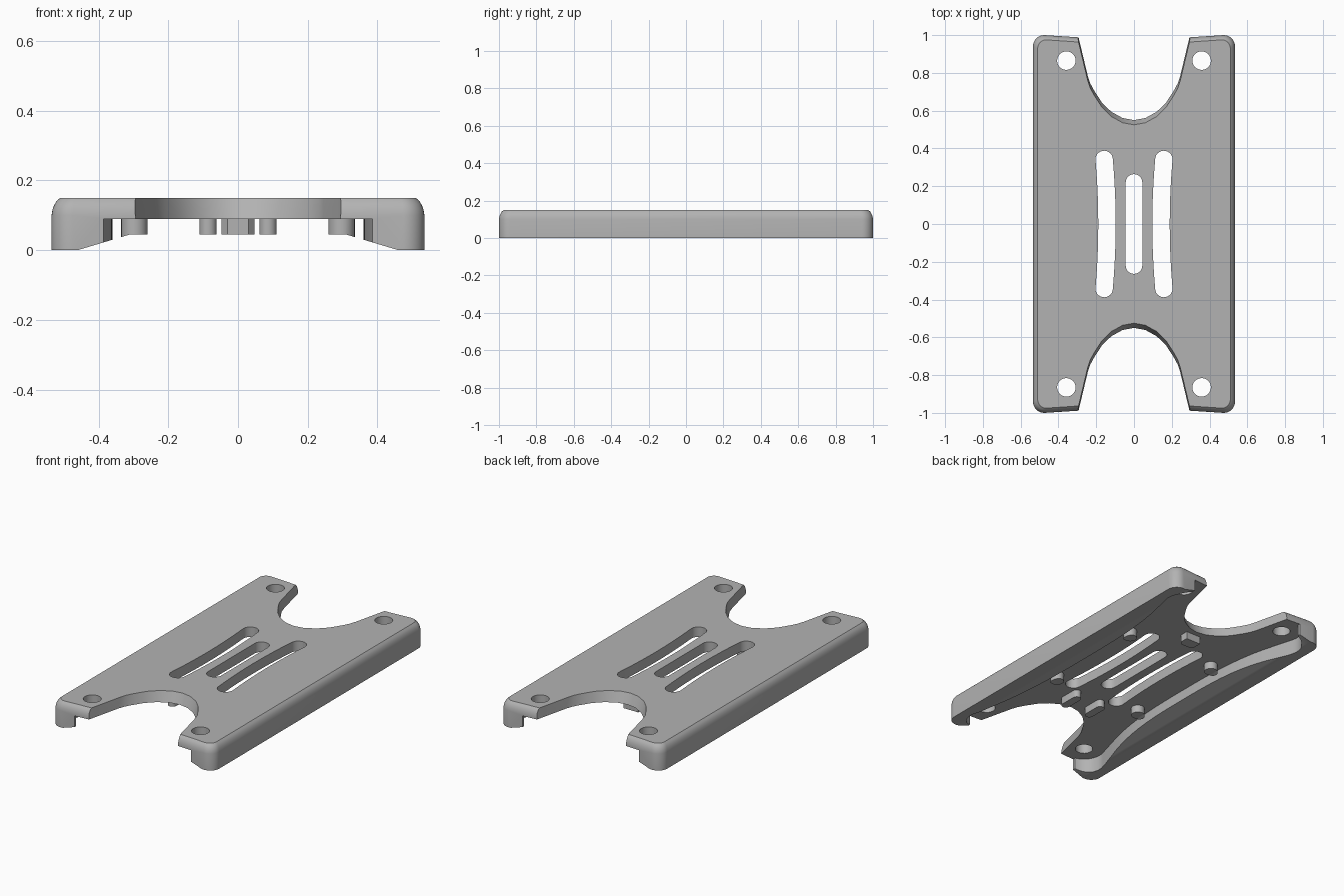
import bpy, bmesh, math

if "Cube" in bpy.data.objects:
    bpy.data.objects.remove(bpy.data.objects["Cube"])

grey = bpy.data.materials.new("mid_grey")
grey.diffuse_color = (0.45, 0.45, 0.45, 1)
grey.use_nodes = True
grey.node_tree.nodes["Principled BSDF"].inputs["Base Color"].default_value = grey.diffuse_color


def loft(name, layers):
    """Closed solid through equal-length rings of (x, y) points, each at height z."""
    bm = bmesh.new()
    rings = [[bm.verts.new((x, y, z)) for x, y in pts] for pts, z in layers]
    n = len(rings[0])
    for a, b in zip(rings, rings[1:]):
        for i in range(n):
            j = (i + 1) % n
            bm.faces.new((a[i], a[j], b[j], b[i]))
    bm.faces.new(rings[0])
    bm.faces.new(rings[-1])
    bmesh.ops.recalc_face_normals(bm, faces=bm.faces)
    me = bpy.data.meshes.new(name)
    bm.to_mesh(me)
    bm.free()
    ob = bpy.data.objects.new(name, me)
    bpy.context.collection.objects.link(ob)
    me.materials.append(grey)
    return ob


def prism(name, pts, z0, z1):
    return loft(name, [(pts, z0), (pts, z1)])


def arc(cx, cy, r, a0, a1, n):
    return [(cx + r * math.cos(math.radians(a0 + (a1 - a0) * i / n)),
             cy + r * math.sin(math.radians(a0 + (a1 - a0) * i / n))) for i in range(n + 1)]


def slot(cx, half_len, r, bow=0.0):
    """Long rounded slot along y whose middle is bowed sideways by bow."""
    pts = arc(cx, half_len, r, 0, 180, 12) + [(cx - r, half_len * (1 - k / 5)) for k in range(1, 10)]
    pts += arc(cx, -half_len, r, 180, 360, 12) + [(cx + r, half_len * (k / 5 - 1)) for k in range(1, 10)]
    return [(x + bow * max(0, 1 - (y / half_len) ** 2), y) for x, y in pts]


def apply_boolean(body, tool, op="DIFFERENCE"):
    mod = body.modifiers.new("cut", "BOOLEAN")
    mod.operation, mod.solver, mod.object = op, "EXACT", tool
    bpy.context.view_layer.objects.active = body
    bpy.ops.object.modifier_apply(modifier=mod.name)
    bpy.data.objects.remove(tool)


def outline(inset):
    """Outer shape with rounded corners and slightly raked ends."""
    w, l, r = 0.535 - inset, 1.0 - inset, 0.06 - inset * 0.6
    q = arc(w - r, l - r, r, 0, 90, 8) + [(0.29, l - 0.012), (0.1, l - 0.025)]
    q += [(-x, y) for x, y in reversed(q)]
    return q + [(-x, -y) for x, y in q]


# Shell with rounded top edge
body = loft("plate", [(outline(i), z) for i, z in
                      [(0, 0), (0, 0.10), (0.003, 0.117), (0.008, 0.130), (0.015, 0.141), (0.025, 0.15)]])

# Underside pocket: broad bulge along each rail, round relief at each hole
edge = [(0.36 + 0.105 * (abs(y) / 0.8) ** 3, y) for y in [0.08 * k for k in range(10)]]
edge += arc(0.358, 0.865, 0.115, -18, 76, 12) + [(0.385, 1.1)]
side = [(x, -y) for x, y in reversed(edge[1:])] + edge
pocket = side + [(-x, y) for x, y in reversed(side)]
apply_boolean(body, prism("pocket_cutter", pocket, -0.1, 0.09))


def wedge():
    """Cutter that slopes the underside up towards the middle."""
    pts = [(-0.493, -0.01), (-0.31, 0.045), (0.31, 0.045), (0.493, -0.01)]
    ob = prism("slope_cutter", pts, -1.2, 1.2)
    for v in ob.data.vertices:
        v.co = (v.co.x, v.co.z, v.co.y)
    ob.data.flip_normals()
    return ob


apply_boolean(body, wedge())

# End notches with leaning walls
half = [(0.327, 1.1), (0.30, 0.99), (0.245, 0.76), (0.232, 0.72), (0.21, 0.68), (0.17, 0.618),
        (0.12, 0.569), (0.06, 0.536)]
curve = half + [(0, 0.525)] + [(-x, y) for x, y in reversed(half)]
for s in (1, -1):
    low, high = ([(x, s * (y + d)) for x, y in curve] for d in (0.025, 0.0))
    apply_boolean(body, loft("notch_cutter", [(low, 0.0), (low, 0.09), (high, 0.15), (high, 0.2)]))

# Vent slots and screw holes
for cx, hl, r, bow in [(0, 0.22, 0.044, 0), (0.158, 0.342, 0.046, -0.015), (-0.158, 0.342, 0.046, 0.015)]:
    apply_boolean(body, prism("slot_cutter", slot(cx, hl, r, bow), 0.0, 0.2))
for sx in (1, -1):
    for sy in (1, -1):
        hole = arc(sx * 0.358, sy * 0.865, 0.049, 0, 348.75, 31)
        apply_boolean(body, prism("hole_cutter", hole, 0.0, 0.2))

parts = [body]

# Locating pegs with sloped tips
for sx in (1, -1):
    for sy in (1, -1):
        peg = prism("peg", arc(sx * 0.297, sy * 0.32, 0.038, 0, 345, 23), 0.02, 0.092)
        apply_boolean(peg, wedge())
        parts.append(peg)

# Clip ribs beside the front notch, and a cross rib at the back
for sx in (1, -1):
    rib = arc(sx * 0.086, -0.40, 0.025, 0, 180, 8) + arc(sx * 0.086, -0.495, 0.025, 180, 360, 8)
    parts.append(prism("front_rib", rib, 0.045, 0.092))
cross = [(-0.048, 0.47), (-0.03, 0.45), (0.03, 0.45), (0.048, 0.47), (0.048, 0.52), (-0.048, 0.52)]
parts.append(prism("back_rib", cross, 0.045, 0.092))

for ob in parts:
    bpy.ops.object.select_all(action="DESELECT")
    ob.select_set(True)
    bpy.context.view_layer.objects.active = ob
    bpy.ops.object.shade_smooth_by_angle(angle=math.radians(30))
